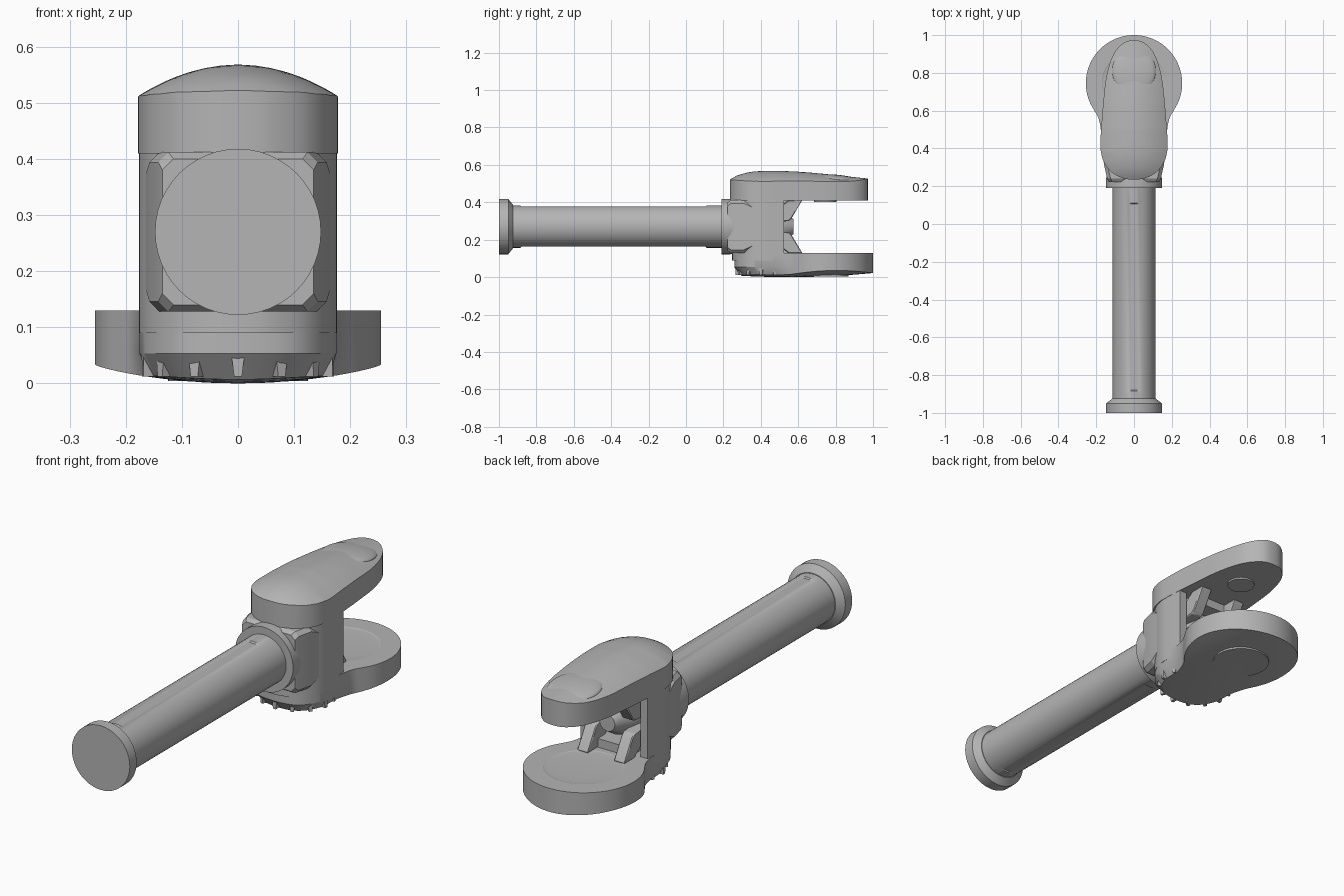
import bpy, bmesh, math
from mathutils import Vector, Matrix

old = bpy.data.objects.get("Cube")
if old:
    bpy.data.objects.remove(old, do_unlink=True)

grey = bpy.data.materials.new("plain_grey")
grey.use_nodes = True
grey.diffuse_color = (0.46, 0.46, 0.46, 1)
grey.node_tree.nodes["Principled BSDF"].inputs["Base Color"].default_value = grey.diffuse_color

AXIS = 0.27     # height of the handle axis


def finish(name, bm, angle=30):
    bmesh.ops.recalc_face_normals(bm, faces=bm.faces)
    mesh = bpy.data.meshes.new(name)
    bm.to_mesh(mesh)
    bm.free()
    obj = bpy.data.objects.new(name, mesh)
    bpy.context.collection.objects.link(obj)
    mesh.materials.append(grey)
    bpy.ops.object.select_all(action='DESELECT')
    obj.select_set(True)
    bpy.context.view_layer.objects.active = obj
    bpy.ops.object.shade_smooth_by_angle(angle=math.radians(angle))
    return obj


def loft(name, rings, angle=30):
    """Skin a list of equal-length closed rings and cap both ends."""
    bm = bmesh.new()
    loops = [[bm.verts.new(p) for p in ring] for ring in rings]
    n = len(loops[0])
    for a, b in zip(loops, loops[1:]):
        for i in range(n):
            j = (i + 1) % n
            bm.faces.new((a[i], a[j], b[j], b[i]))
    bm.faces.new(loops[0])
    bm.faces.new(loops[-1])
    return finish(name, bm, angle)


def circle_y(r, y, flat=1.0, n=48):
    """Ring about the handle axis, clipped flat above and below."""
    ring = []
    for i in range(n):
        t = math.tau * i / n
        ring.append((r * math.cos(t), y, AXIS + max(-flat, min(flat, r * math.sin(t)))))
    return ring


def smooth(pts, steps=4):
    """Catmull-Rom curve through a half outline, mirrored into a closed ring."""
    pts = [Vector(p) for p in pts]
    mirror = lambda p: Vector((-p.x, p.y))
    ext = [mirror(pts[1])] + pts + [mirror(pts[-2])]
    half = []
    for a, b, c, d in zip(ext, ext[1:], ext[2:], ext[3:]):
        for k in range(steps):
            t = k / steps
            half.append(0.5 * (2 * b + (c - a) * t + (2 * a - 5 * b + 4 * c - d) * t * t
                               + (3 * b - a - 3 * c + d) * t ** 3))
    half.append(pts[-1])
    return half + [mirror(p) for p in half[-2:0:-1]]


def interp(table, y):
    for (y0, z0), (y1, z1) in zip(table, table[1:]):
        if y <= y1:
            t = max(0, (y - y0) / (y1 - y0))
            return z0 + (z1 - z0) * t
    return table[-1][1]


def box(name, corners_yz, x0, x1, bevel=0.0):
    """Side profile extruded across x."""
    obj = loft(name, [[(x, y, z) for y, z in corners_yz] for x in (x0, x1)])
    if bevel:
        mod = obj.modifiers.new("bevel", 'BEVEL')
        mod.width, mod.segments = bevel, 1
    return obj


def ellipsoid(name, loc, radii, tilt=0.0):
    bm = bmesh.new()
    bmesh.ops.create_uvsphere(bm, u_segments=48, v_segments=24, radius=1)
    m = Matrix.Translation(loc) @ Matrix.Rotation(tilt, 4, 'X') @ Matrix.Diagonal((*radii, 1))
    bmesh.ops.transform(bm, matrix=m, verts=bm.verts)
    return finish(name, bm)


def disc(name, y, r, z0, z1):
    ring = [(r * math.cos(math.tau * i / 48), y + r * math.sin(math.tau * i / 48)) for i in range(48)]
    return loft(name, [[(a, b, z) for a, b in ring] for z in (z0, z1)])


# Handle with long flats, end pommel and collar
loft("handle", [circle_y(0.113, -0.94), circle_y(0.113, -0.885), circle_y(0.113, -0.88, 0.107),
                circle_y(0.113, 0.105, 0.107), circle_y(0.113, 0.11), circle_y(0.113, 0.3)])
loft("pommel", [circle_y(0.148, -1), circle_y(0.148, -0.95), circle_y(0.116, -0.925)], 20)
loft("collar", [circle_y(0.148, 0.19), circle_y(0.148, 0.235), circle_y(0.14, 0.3)])


# Chamfered square mount between collar and column
def mount_ring(w, h, c, y):
    quarter = [(w, h - c), (w - c, h)]
    pts = quarter + [(-x, z) for x, z in quarter[::-1]]
    pts += [(-x, -z) for x, z in pts]
    return [(x, y, AXIS + z) for x, z in pts]


loft("collar_mount", [mount_ring(0.135, 0.13, 0.02, 0.222), mount_ring(0.142, 0.142, 0.018, 0.24),
                      mount_ring(0.158, 0.142, 0.018, 0.31), mount_ring(0.165, 0.12, 0.02, 0.36)], 15)

# Upper jaw with domed top
upper = smooth([(0, 0.235), (0.06, 0.243), (0.12, 0.275), (0.158, 0.325), (0.175, 0.38),
                (0.178, 0.43), (0.172, 0.53), (0.16, 0.67), (0.148, 0.77), (0.125, 0.86),
                (0.095, 0.92), (0.05, 0.962), (0, 0.972)])
ridge = [(0.235, 0.522), (0.27, 0.542), (0.32, 0.558), (0.38, 0.567), (0.5, 0.568),
         (0.62, 0.563), (0.75, 0.551), (0.98, 0.526)]


def dome(x, y):
    return interp(ridge, y) - 0.056 * (x / 0.178) ** 2


def shrink(ring, s, cy):
    return [Vector((p.x * s, cy + (p.y - cy) * s)) for p in ring]


rings = [[(p.x, p.y, 0.41) for p in upper]]
for s in (1, 0.94, 0.86, 0.76, 0.64, 0.5, 0.34, 0.18, 0.03):
    rings.append([(p.x, p.y, dome(p.x, p.y)) for p in shrink(upper, s, 0.5)])
loft("upper_jaw", rings)
ellipsoid("thumb_pad", (0, 0.81, 0.522), (0.115, 0.13, 0.025), -0.1)
disc("upper_jaw_button", 0.745, 0.06, 0.402, 0.42)

# Lower jaw: round table, neck and chamfered heel with bowed underside
arc = [(0.255 * math.sin(a), 0.745 - 0.255 * math.cos(a))
       for a in [math.radians(55 + 12.5 * k) for k in range(11)]]
lower = smooth([(0, 0.258), (0.08, 0.268), (0.13, 0.3), (0.165, 0.36), (0.175, 0.42),
                (0.176, 0.5), (0.188, 0.56)] + arc[:-1] + [(0, 1.0)])


def belly(x, y):
    return 0.03 * (x / 0.255) ** 2 + 0.02 * ((y - 0.55) / 0.43) ** 2


def heel(p):
    """Pull in the lower rim only at the heel end."""
    k = max(0, min(1, (0.6 - p.y) / 0.12))
    return Vector((p.x * (1 - 0.12 * k), p.y + 0.04 * k * max(0, (0.45 - p.y) / 0.2)))


rim = [heel(p) for p in lower]
rings = [[(p.x, p.y, 0.13) for p in lower], [(p.x, p.y, 0.053) for p in lower]]
for s in (1, 0.9, 0.75, 0.55, 0.3, 0.04):
    rings.append([(p.x, p.y, belly(p.x, p.y)) for p in shrink(rim, s, 0.55)])
jaw = loft("lower_jaw", rings)
dish = ellipsoid("dish_cutter", (0, 0.745, 0.13), (0.17, 0.17, 0.006))
dish.hide_render = True
dish.hide_set(True)
cut = jaw.modifiers.new("dish", 'BOOLEAN')
cut.object, cut.operation, cut.solver = dish, 'DIFFERENCE', 'EXACT'
disc("underside_disc", 0.745, 0.125, 0.004, 0.03)

# Small ribs round the heel chamfer
for i in range(-4, 5):
    t = math.radians(i * 27)
    bm = bmesh.new()
    bmesh.ops.create_cube(bm, size=1)
    for v in bm.verts:
        low = v.co.z < 0
        v.co = Vector((v.co.x * (0.014 if low else 0.024), v.co.y * 0.04, 0.012 if low else 0.054))
    place = Vector((0.152 * math.sin(t), 0.425 - 0.14 * math.cos(t), 0))
    bmesh.ops.transform(bm, matrix=Matrix.Translation(place) @ Matrix.Rotation(t, 4, 'Z'), verts=bm.verts)
    finish("heel_rib", bm)

# Column joining the jaws, open at the back
front = [p for p in upper if p.y < 0.5]
right = [p for p in front if p.x >= 0]
left = [p for p in front if p.x < 0]
plan = [(p.x * 0.99, p.y + 0.012) for p in right]
plan += [(0.172, 0.525), (0.135, 0.525), (0.125, 0.45), (-0.125, 0.45), (-0.135, 0.525), (-0.172, 0.525)]
plan += [(p.x * 0.99, p.y + 0.012) for p in left]
loft("column", [[(x, y, z) for x, y in plan] for z in (0.09, 0.43)])

# Slanted struts and hub inside the opening
for side in (-1, 1):
    for flip in (-1, 1):
        prof = [(0.44, 0.02), (0.55, 0.03), (0.565, 0.045), (0.622, 0.142), (0.55, 0.142), (0.44, 0.06)]
        xs = sorted((side * 0.065, side * 0.122))
        box("strut", [(y, AXIS + flip * z) for y, z in prof], *xs, bevel=0.004)
loft("inner_hub", [circle_y(0.1, 0.44, n=12), circle_y(0.08, 0.51, n=12), circle_y(0.04, 0.575, n=12)])
for flip in (-1, 1):
    z0, z1 = sorted((AXIS + flip * 0.1, AXIS + flip * 0.145))
    box("cross_band", [(0.44, z0), (0.55, z0), (0.55, z1), (0.44, z1)], -0.1, 0.1)
